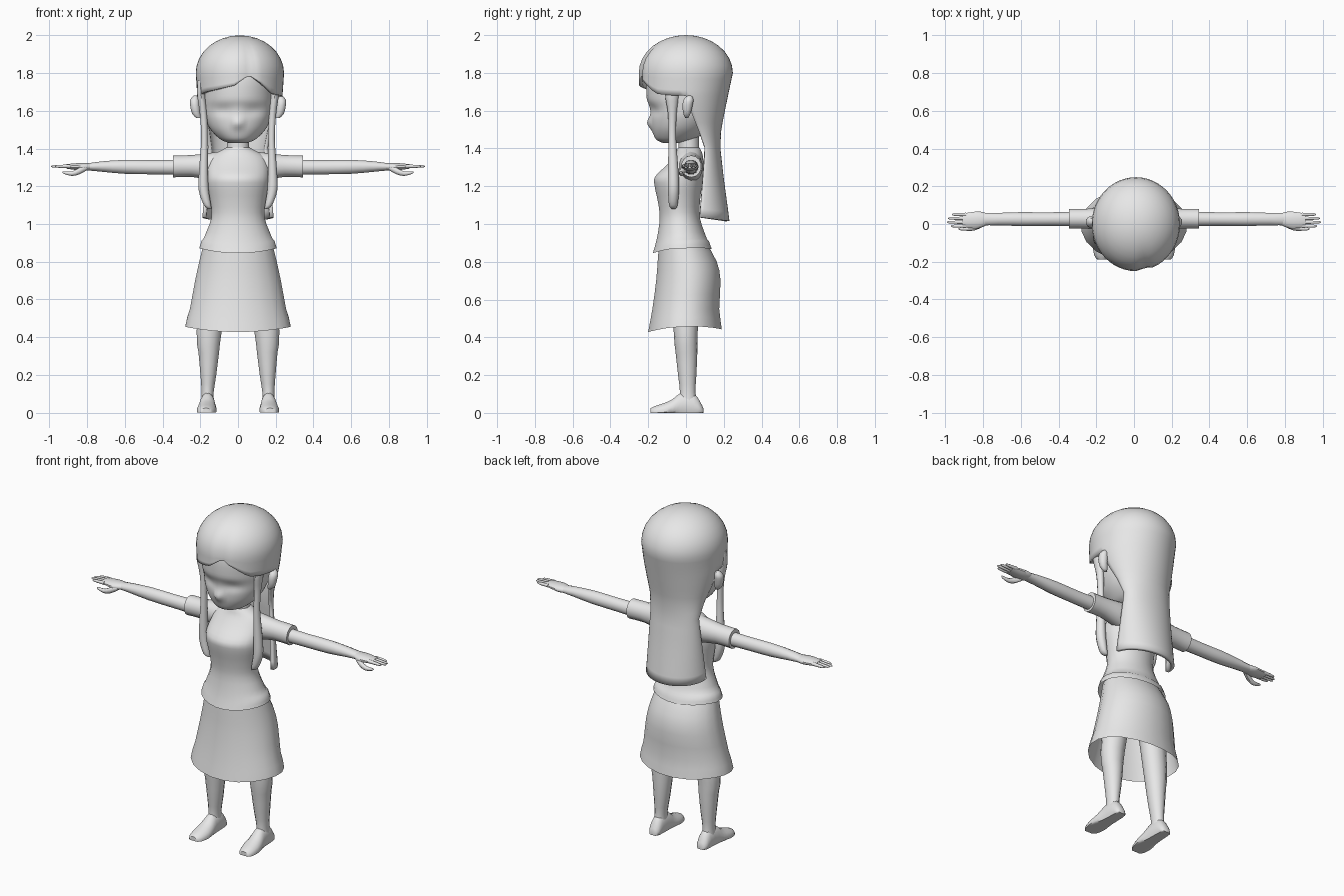
import bpy, bmesh, math
from mathutils import Vector

mat = bpy.data.materials.new("plain_grey")
mat.diffuse_color = (0.8, 0.8, 0.8, 1)


def finish(name, bm, angle=50):
    bmesh.ops.remove_doubles(bm, verts=bm.verts, dist=0.0003)
    bmesh.ops.recalc_face_normals(bm, faces=bm.faces)
    me = bpy.data.meshes.new(name)
    bm.to_mesh(me)
    bm.free()
    ob = bpy.data.objects.new(name, me)
    bpy.context.collection.objects.link(ob)
    me.materials.append(mat)
    bpy.ops.object.select_all(action='DESELECT')
    ob.select_set(True)
    bpy.context.view_layer.objects.active = ob
    bpy.ops.object.shade_smooth_by_angle(angle=math.radians(angle))
    return ob


def smooth_rings(rings, steps):
    """Catmull-Rom interpolation between section rings."""
    out = []
    for i in range(len(rings) - 1):
        p = [Vector(rings[min(max(k, 0), len(rings) - 1)]) for k in range(i - 1, i + 3)]
        for s in range(steps):
            t = s / steps
            out.append(0.5 * (2 * p[1] + (p[2] - p[0]) * t
                              + (2 * p[0] - 5 * p[1] + 4 * p[2] - p[3]) * t * t
                              + (3 * p[1] - p[0] - 3 * p[2] + p[3]) * t ** 3))
    return out + [Vector(rings[-1])]


def loft(name, axis, rings, n=16, steps=2, side=1, warp=None, caps=(True, True), angle=50):
    """Oval sections along an axis; ring = (position, centre, half width, low, high)."""
    bm = bmesh.new()
    rows = []
    for t, c, w, lo, hi in smooth_rings(rings, steps):
        row = []
        for k in range(n):
            a = 2 * math.pi * (k + 0.5) / n
            u = c + w * math.cos(a)
            v = (lo + hi) / 2 + (hi - lo) / 2 * math.sin(a)
            co = Vector({'x': (t, u, v), 'y': (u, t, v), 'z': (u, v, t)}[axis])
            if warp:
                co = warp(co)
            co.x *= side
            row.append(bm.verts.new(co))
        rows.append(row)
    for r, q in zip(rows, rows[1:]):
        for k in range(n):
            bm.faces.new((r[k], r[(k + 1) % n], q[(k + 1) % n], q[k]))
    for row, cap in ((rows[0], caps[0]), (rows[-1], caps[1])):
        if cap:
            bm.faces.new(row)
    return finish(name, bm, angle)


def lerp(table, t):
    if t <= table[0][0]:
        return table[0][1]
    for (a, u), (b, v) in zip(table, table[1:]):
        if t <= b:
            return u + (v - u) * (t - a) / (b - a)
    return table[-1][1]


# Head with nose and shallow eye sockets
def face(co):
    if co.y < -0.05:
        co.y -= 0.03 * math.exp(-(co.x / 0.02) ** 2 - ((co.z - 1.535) / 0.03) ** 2)
        co.y += 0.014 * math.exp(-((abs(co.x) - 0.08) / 0.055) ** 2 - ((co.z - 1.6) / 0.03) ** 2)
    return co


loft("head", 'z', [(1.43, 0, 0.05, -0.125, -0.03), (1.45, 0, 0.095, -0.16, 0.05),
                   (1.5, 0, 0.145, -0.18, 0.11), (1.56, 0, 0.175, -0.188, 0.15),
                   (1.62, 0, 0.186, -0.195, 0.17), (1.68, 0, 0.19, -0.21, 0.19),
                   (1.8, 0, 0.19, -0.2, 0.19), (1.92, 0, 0.12, -0.12, 0.12)], 44, 5, warp=face)
loft("neck", 'z', [(1.36, 0, 0.065, -0.045, 0.075), (1.42, 0, 0.06, -0.04, 0.07),
                   (1.5, 0, 0.06, -0.04, 0.07)])


# Blouse and skirt, with gently curved hems
def blouse_hem(co):
    if co.z < 0.9:
        co.z += 0.025 * (co.x / 0.2) ** 2 + 0.02 * max(0, co.y / 0.13)
    return co


def skirt_hem(co):
    if co.z < 0.5:
        co.z += 0.028 * (co.x / 0.28) ** 2 + 0.015 * max(0, co.y / 0.19)
    return co


loft("blouse", 'z', [(0.845, 0, 0.207, -0.177, 0.138), (0.92, 0, 0.185, -0.156, 0.112),
                     (1.03, 0, 0.143, -0.14, 0.075), (1.12, 0, 0.148, -0.15, 0.075),
                     (1.2, 0, 0.163, -0.167, 0.085), (1.25, 0, 0.165, -0.165, 0.09),
                     (1.31, 0, 0.16, -0.105, 0.095), (1.36, 0, 0.14, -0.062, 0.09),
                     (1.39, 0, 0.09, -0.048, 0.08), (1.405, 0, 0.062, -0.042, 0.072)],
     24, 3, warp=blouse_hem, caps=(False, True))
loft("skirt", 'z', [(0.427, 0, 0.283, -0.203, 0.192), (0.55, 0, 0.258, -0.18, 0.178),
                    (0.7, 0, 0.23, -0.16, 0.185), (0.8, 0, 0.208, -0.152, 0.165),
                    (0.89, 0, 0.185, -0.145, 0.115)], 20, 2, warp=skirt_hem, caps=(False, True))

# Limbs and ears, one of each per side
for s, label in ((-1, "right"), (1, "left")):
    loft(label + "_sleeve", 'x', [(0.09, 0.025, 0.065, 1.22, 1.385), (0.16, 0.026, 0.062, 1.235, 1.375),
                                  (0.25, 0.028, 0.054, 1.25, 1.365), (0.345, 0.028, 0.054, 1.247, 1.363)],
         14, 2, s)
    loft(label + "_arm", 'x', [(0.3, 0.027, 0.04, 1.26, 1.342), (0.45, 0.026, 0.037, 1.262, 1.34),
                               (0.6, 0.026, 0.038, 1.265, 1.341), (0.72, 0.026, 0.034, 1.276, 1.333),
                               (0.8, 0.026, 0.034, 1.284, 1.322)], 12, 2, s)
    loft(label + "_palm", 'x', [(0.78, 0.026, 0.032, 1.285, 1.322), (0.82, 0.022, 0.046, 1.282, 1.324),
                                (0.87, 0.02, 0.043, 1.287, 1.322), (0.91, 0.02, 0.036, 1.293, 1.317)],
         12, 2, s)
    for i, tip in enumerate((0.97, 0.99, 0.985, 0.965)):
        y = -0.011 + 0.0205 * i
        loft(f"{label}_finger_{i + 1}", 'x', [(0.89, y, 0.01, 1.296, 1.317), (0.94, y, 0.0088, 1.297, 1.314),
                                              (tip - 0.008, y, 0.007, 1.299, 1.312),
                                              (tip, y, 0.003, 1.302, 1.308)], 8, 1, s)
    loft(label + "_thumb", 'x', [(0.8, 0.0, 0.015, 1.285, 1.315), (0.84, -0.018, 0.016, 1.262, 1.3),
                                 (0.88, -0.025, 0.012, 1.254, 1.28), (0.92, -0.026, 0.008, 1.264, 1.28),
                                 (0.93, -0.026, 0.003, 1.272, 1.279)], 8, 2, s)
    loft(label + "_leg", 'z', [(0.05, 0.162, 0.036, -0.04, 0.06), (0.11, 0.161, 0.033, -0.032, 0.05),
                               (0.2, 0.157, 0.043, -0.042, 0.055), (0.32, 0.155, 0.056, -0.055, 0.06),
                               (0.43, 0.153, 0.068, -0.065, 0.062), (0.8, 0.11, 0.085, -0.075, 0.08)],
         14, 2, s)
    # Foot: oval sections flattened onto the ground
    def sole(co):
        co.z = max(co.z, 0)
        return co
    loft(label + "_foot", 'y', [(-0.187, 0.17, 0.026, -0.02, 0.025), (-0.165, 0.169, 0.043, -0.025, 0.036),
                                (-0.115, 0.166, 0.053, -0.03, 0.053), (-0.07, 0.164, 0.049, -0.035, 0.074),
                                (-0.03, 0.162, 0.042, -0.04, 0.105), (0.04, 0.161, 0.038, -0.04, 0.105),
                                (0.075, 0.161, 0.034, -0.03, 0.06), (0.092, 0.161, 0.02, -0.015, 0.025)],
         16, 2, s, warp=sole)
    loft(label + "_ear", 'z', [(1.562, 0.21, 0.012, -0.005, 0.012), (1.585, 0.222, 0.022, -0.015, 0.025),
                               (1.63, 0.229, 0.026, -0.02, 0.036), (1.66, 0.23, 0.024, -0.012, 0.04),
                               (1.68, 0.225, 0.01, 0.005, 0.03)], 12, 2, s)
    # Long lock hanging in front of each shoulder
    loft(label + "_front_lock", 'z', [(1.08, 0.148, 0.008, -0.075, -0.055), (1.1, 0.162, 0.02, -0.09, -0.045),
                                      (1.18, 0.182, 0.028, -0.095, -0.037), (1.28, 0.183, 0.025, -0.095, -0.04),
                                      (1.45, 0.178, 0.018, -0.093, -0.052), (1.58, 0.183, 0.02, -0.095, -0.05),
                                      (1.68, 0.195, 0.022, -0.11, -0.04), (1.76, 0.2, 0.015, -0.1, -0.05)],
         10, 3, s)

# Hair: dome with parted fringe in front and a long curved fall behind
WIDTH = [(1.02, 0.18), (1.2, 0.165), (1.4, 0.148), (1.5, 0.165), (1.6, 0.198), (1.68, 0.216), (1.8, 0.224)]
BACK = [(1.02, 0.22), (1.24, 0.19), (1.4, 0.172), (1.5, 0.176), (1.66, 0.208), (1.8, 0.238)]
EDGE = [(1.02, 0.07), (1.2, 0.085), (1.4, 0.1), (1.5, 0.065), (1.6, 0.025), (1.68, 0.0)]
FRINGE = [(-0.215, 1.68), (-0.17, 1.70), (-0.015, 1.735), (0.055, 1.79), (0.13, 1.74),
          (0.185, 1.69), (0.234, 1.68)]
N, DOME, MID, FALL = 48, 8, 4, 14


def hair_point(a, z, r):
    w, e = lerp(WIDTH, z), lerp(EDGE, z)
    x = 0.01 * min(1, max(0, (z - 1.4) / 0.3)) + w * r * math.cos(a)
    if math.sin(a) >= 0:
        return Vector((x, e + (lerp(BACK, z) - e) * r * math.sin(a), z))
    part = 1 - 0.06 * r * math.exp(-((x - 0.055) / 0.022) ** 2)
    return Vector((x, 0.24 * r * math.sin(a) * part, z))


bm = bmesh.new()
cols = []
for k in range(N):
    a = 2 * math.pi * k / N
    back = k <= N // 2
    low = 1.68 if back else lerp(FRINGE, 0.01 + 0.224 * math.cos(a))
    pts = []
    for j in range(DOME + 1):
        b = math.pi / 2 * j / DOME
        pts.append(hair_point(a, 1.8 + 0.19 * math.cos(b), math.sin(b)))
    pts += [hair_point(a, 1.8 + (low - 1.8) * j / MID, 1) for j in range(1, MID + 1)]
    if back:
        end = 1.035 - 0.02 * math.sin(a)
        pts += [hair_point(a, 1.68 + (end - 1.68) * j / FALL, 1) for j in range(1, FALL + 1)]
    cols.append([bm.verts.new(p) for p in pts])
for k in range(N):
    c, d = cols[k], cols[(k + 1) % N]
    for j in range(min(len(c), len(d)) - 1):
        bm.faces.new((c[j], d[j], d[j + 1], c[j + 1]))
hair = finish("hair", bm, 60)
thick = hair.modifiers.new("thickness", 'SOLIDIFY')
thick.thickness = 0.02
thick.offset = 0
